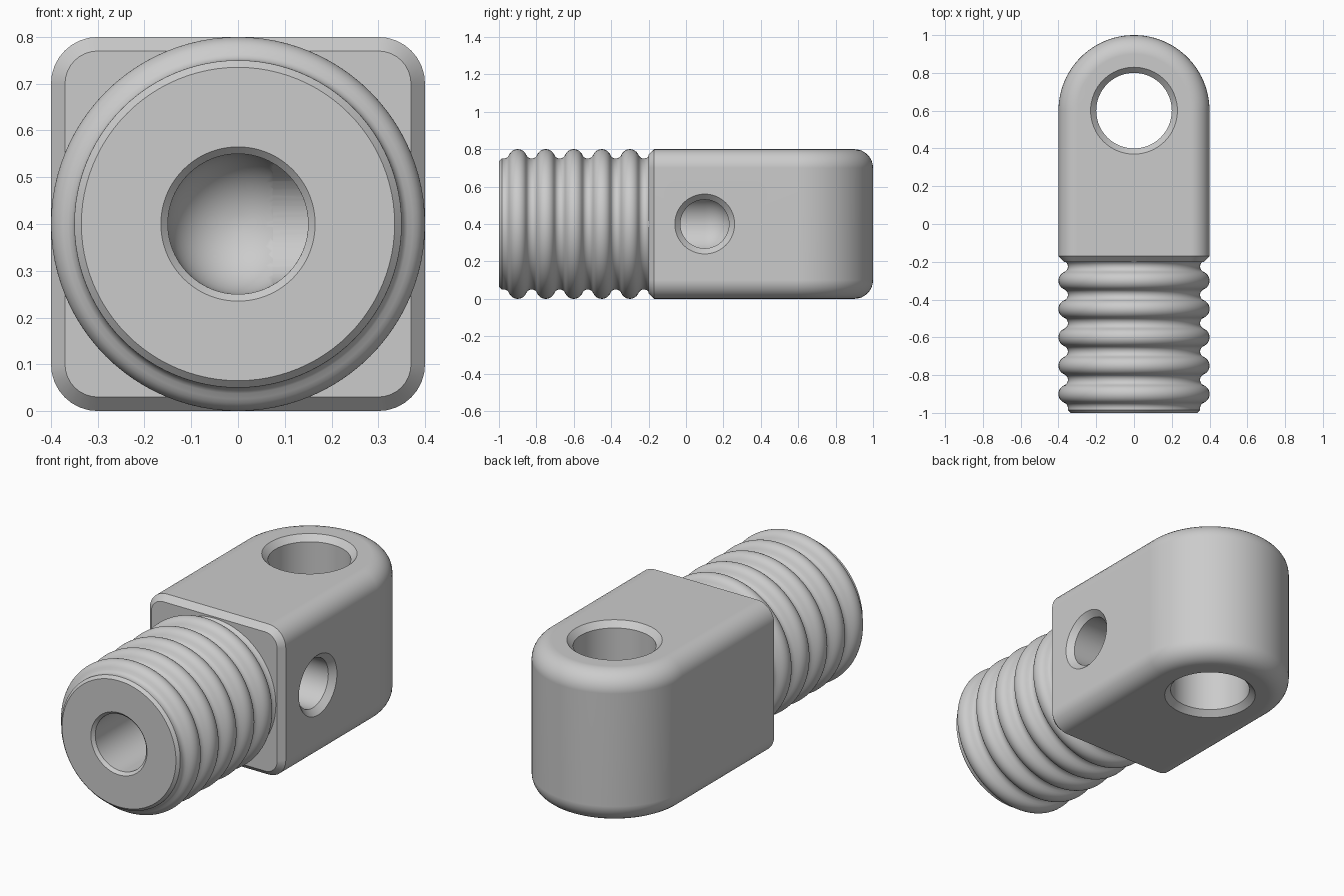
import bpy
import bmesh
from math import sin, cos, pi, sqrt, radians
from mathutils import Vector

cube = bpy.data.objects.get("Cube")
if cube:
    bpy.data.objects.remove(cube, do_unlink=True)

grey = bpy.data.materials.new("plain_grey")
grey.use_nodes = True
grey.diffuse_color = (0.6, 0.6, 0.6, 1)
grey.node_tree.nodes["Principled BSDF"].inputs["Base Color"].default_value = (0.6, 0.6, 0.6, 1)


def finish_mesh(name, bm):
    bmesh.ops.remove_doubles(bm, verts=bm.verts, dist=1e-5)
    bmesh.ops.recalc_face_normals(bm, faces=bm.faces)
    mesh = bpy.data.meshes.new(name)
    bm.to_mesh(mesh)
    bm.free()
    mesh.materials.append(grey)
    obj = bpy.data.objects.new(name, mesh)
    bpy.context.collection.objects.link(obj)
    return obj


def lathe(name, profile, origin, axis, closed=False, sides=64):
    """Revolve (radius, distance) points about an axis through origin."""
    bm = bmesh.new()
    turn = Vector((0, 0, 1)).rotation_difference(Vector(axis))
    rings = []
    for r, t in profile:
        angles = [2 * pi * k / sides for k in range(sides)]
        rings.append([bm.verts.new(Vector(origin) + turn @ Vector((r * cos(a), r * sin(a), t)))
                      for a in angles])
    pairs = list(zip(rings, rings[1:]))
    if closed:
        pairs.append((rings[-1], rings[0]))
    for low, high in pairs:
        for k in range(sides):
            n = (k + 1) % sides
            bm.faces.new((low[k], low[n], high[n], high[k]))
    return finish_mesh(name, bm)


def smooth(obj):
    bpy.ops.object.select_all(action='DESELECT')
    obj.select_set(True)
    bpy.context.view_layer.objects.active = obj
    bpy.ops.object.shade_smooth_by_angle(angle=radians(30))
    weighted = obj.modifiers.new("clean_shading", 'WEIGHTED_NORMAL')
    weighted.keep_sharp = True


def cut(obj, cutter):
    mod = obj.modifiers.new("hole", 'BOOLEAN')
    mod.operation = 'DIFFERENCE'
    mod.solver = 'EXACT'
    mod.object = cutter
    cutter.hide_render = True
    bpy.context.view_layer.objects.active = obj
    bpy.ops.object.modifier_apply(modifier=mod.name)
    bpy.data.objects.remove(cutter, do_unlink=True)


# Lug block: stacked outlines with a round back, filleted edges, chamfered front
FILLET, CORE, BACK, MID = 0.1, 0.3, 0.6, 0.4
STEPS, ARC = 8, 48
levels = [(-1, -pi / 2 + pi / 2 * i / STEPS) for i in range(STEPS + 1)]
levels += [(1, pi / 2 * i / STEPS) for i in range(STEPS + 1)]


def outline(side, a):
    def ring(r):
        return CORE + r * cos(a), MID + side * CORE + r * sin(a)
    w, z = ring(FILLET)
    wi, zi = ring(FILLET - 0.03)
    arc = [(w * cos(pi * k / ARC), BACK + w * sin(pi * k / ARC), z) for k in range(ARC + 1)]
    return [(wi, -0.2, zi), (w, -0.17, z)] + arc + [(-w, -0.17, z), (-wi, -0.2, zi)]


bm = bmesh.new()
rows = [[bm.verts.new(p) for p in outline(*lv)] for lv in levels]
for low, high in zip(rows, rows[1:]):
    for k in range(len(low) - 1):
        bm.faces.new((low[k], low[k + 1], high[k + 1], high[k]))
for row in (rows[0], rows[-1]):
    bm.faces.new(row[1:-1])
    bm.faces.new((row[0], row[1], row[-2], row[-1]))
bm.faces.new([r[0] for r in rows] + [r[-1] for r in reversed(rows)])
block = finish_mesh("lug_block", bm)

# Vertical pin hole, chamfered at both ends
cut(block, lathe("pin_hole_cutter",
                 [(0, -0.02), (0.25, -0.02), (0.2, 0.03), (0.2, 0.77), (0.25, 0.82), (0, 0.82)],
                 (0, BACK, 0), (0, 0, 1)))

# Front bore with a round end
dome = [(0.15 * cos(pi / 2 * i / 12), 0.1 + 0.15 * sin(pi / 2 * i / 12)) for i in range(13)]
cut(block, lathe("bore_cutter", [(0, -0.25), (0.15, -0.25)] + dome, (0, 0, MID), (0, 1, 0)))

# Side port opening into the bore
cut(block, lathe("side_port_cutter",
                 [(0, 0), (0.13, 0), (0.13, 0.37), (0.18, 0.42), (0, 0.42)],
                 (0, 0.1, MID), (1, 0, 0)))
smooth(block)

# Ribbed hollow shaft: rounded ribs joined by concave valleys
PITCH, RIB, VALLEY = 0.15, 0.05, 0.03125


def rib_radius(y):
    u = abs((y + 0.9 + PITCH / 2) % PITCH - PITCH / 2)
    if u < PITCH / 2 * RIB / (RIB + VALLEY):
        return 0.35 + sqrt(RIB ** 2 - u ** 2)
    return 0.35 + VALLEY - sqrt(VALLEY ** 2 - (PITCH / 2 - u) ** 2)


COUNT = 124
ys = [-0.975 + 0.775 * i / COUNT for i in range(COUNT + 1)]
profile = [(0.15, -0.2), (0.15, -0.985), (0.165, -1), (0.335, -1), (0.35, -0.985)]
profile += [(rib_radius(y), y) for y in ys]
smooth(lathe("ribbed_shaft", profile, (0, 0, MID), (0, 1, 0), closed=True, sides=96))
